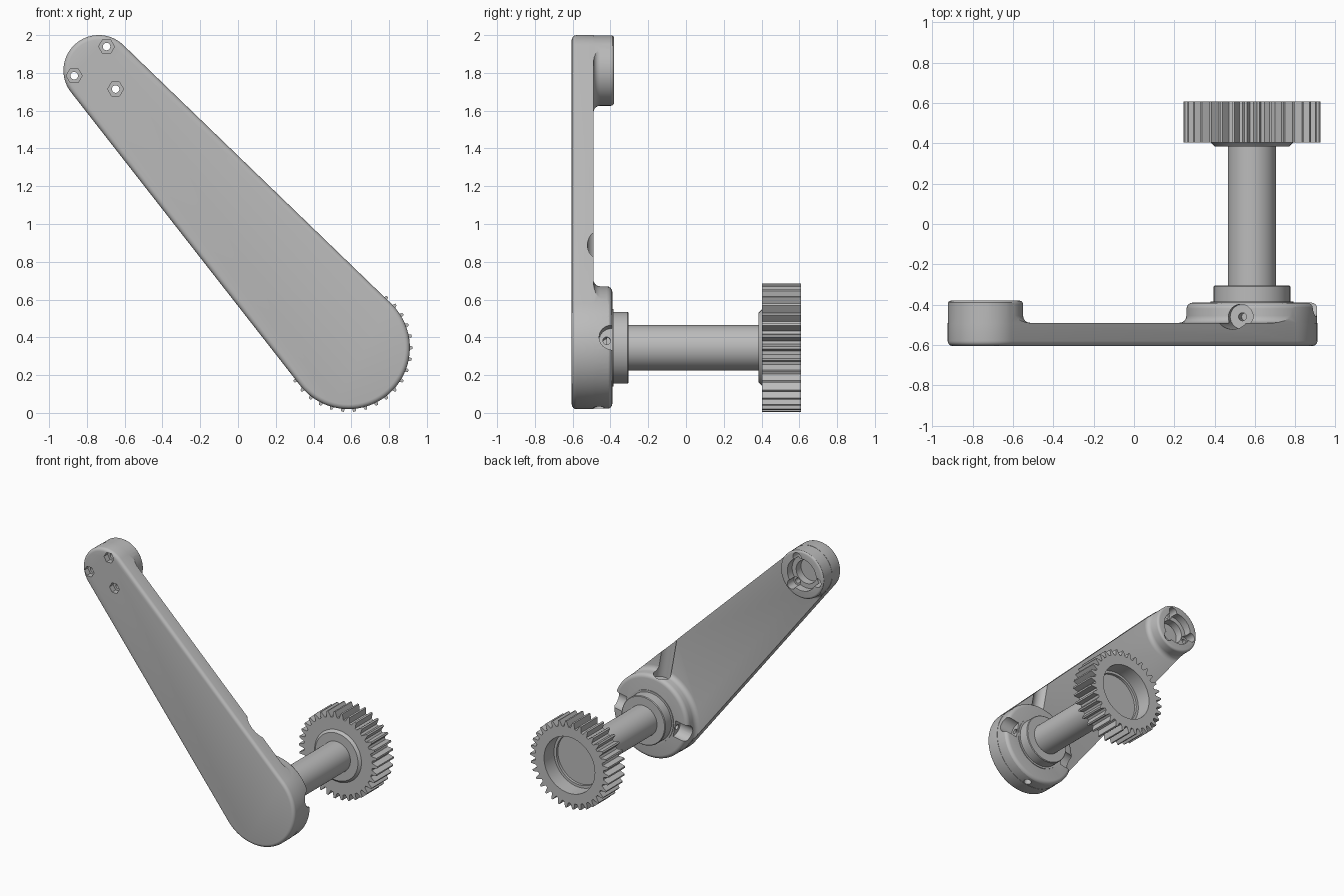
import bpy, bmesh, math
from mathutils import Vector

cube = bpy.data.objects.get("Cube")
if cube:
    bpy.data.objects.remove(cube)

steel = bpy.data.materials.new("plain_grey")
steel.use_nodes = True
GREY = (0.5, 0.5, 0.5, 1)
steel.diffuse_color = GREY
steel.node_tree.nodes["Principled BSDF"].inputs["Base Color"].default_value = GREY

Y = Vector((0, 1, 0))
HUB, TIP = Vector((0.585, 0, 0.345)), Vector((-0.737, 0, 1.813))
HUB_R, TIP_R = 0.325, 0.187
FRONT, PLATE_BACK = -0.605, -0.49


def loft(name, rings):
    """Skin a stack of equal rings and cap both ends."""
    bm = bmesh.new()
    loops = [[bm.verts.new(p) for p in ring] for ring in rings]
    n = len(loops[0])
    for a, b in zip(loops, loops[1:]):
        for i in range(n):
            j = (i + 1) % n
            bm.faces.new((a[i], a[j], b[j], b[i]))
    bm.faces.new(loops[0])
    bm.faces.new(loops[-1])
    bmesh.ops.recalc_face_normals(bm, faces=bm.faces)
    mesh = bpy.data.meshes.new(name)
    bm.to_mesh(mesh)
    bm.free()
    mesh.materials.append(steel)
    obj = bpy.data.objects.new(name, mesh)
    bpy.context.collection.objects.link(obj)
    return obj


def lathe(name, profile, origin=HUB, axis=Y, n=72):
    """Turn (radius, distance) pairs about an axis."""
    u = axis.cross(Vector((0, 0, 1)))
    u = (u if u.length > 0.01 else Vector((1, 0, 0))).normalized()
    v = axis.cross(u)
    turn = [i * math.tau / n for i in range(n)]
    return loft(name, [[origin + axis * t + r * (u * math.cos(a) + v * math.sin(a))
                        for a in turn] for r, t in profile])


def combine(target, others, operation):
    """Apply a boolean with each helper, then remove the helper."""
    for other in others:
        mod = target.modifiers.new("join", "BOOLEAN")
        mod.operation, mod.solver, mod.object = operation, "EXACT", other
        bpy.context.view_layer.update()
        graph = bpy.context.evaluated_depsgraph_get()
        mesh = bpy.data.meshes.new_from_object(target.evaluated_get(graph))
        target.modifiers.clear()
        target.data = mesh
        bpy.data.objects.remove(other)


def smooth(obj):
    bpy.ops.object.select_all(action="DESELECT")
    obj.select_set(True)
    bpy.context.view_layer.objects.active = obj
    bpy.ops.object.shade_smooth_by_angle(angle=math.radians(32))


def arm_outline(y, inset):
    """Two round ends joined by tangent lines."""
    d = TIP - HUB
    heading = math.atan2(d.z, d.x)
    spread = math.acos((HUB_R - TIP_R) / d.length)
    pts = []
    for c, r, start, sweep in ((HUB, HUB_R, heading + spread, math.tau - 2 * spread),
                               (TIP, TIP_R, heading - spread, 2 * spread)):
        for i in range(41):
            a = start + sweep * i / 40
            pts.append((c.x + (r - inset) * math.cos(a), y, c.z + (r - inset) * math.sin(a)))
    return pts


def quarter(size):
    """Inset and depth pairs of a quarter-round edge, outermost last."""
    return [(size * (1 - math.sin(a)), size * (1 - math.cos(a)))
            for a in (i * math.pi / 8 for i in range(5))]


def boss(name, centre, radius, back, edge):
    """Round boss with a flared foot and a rounded rim, trimmed to the arm."""
    foot = 0.035
    profile = [(radius + foot, -0.55)]
    profile += [(radius + inset, PLATE_BACK + foot - depth)
                for inset, depth in [(foot * (1 - math.cos(a)), foot * math.sin(a))
                                     for a in (i * math.pi / 8 for i in range(4, -1, -1))]]
    profile += [(radius - inset, back - depth) for inset, depth in reversed(quarter(edge))]
    obj = lathe(name, profile, centre)
    trim = loft("trim", [arm_outline(y, 0.002) for y in (-0.7, -0.2)])
    combine(obj, [trim], "INTERSECT")
    return obj


# Crank arm: tapered plate with a boss at each end
arm = loft("crank_arm", [arm_outline(FRONT + depth, inset) for inset, depth in quarter(0.025)]
           + [arm_outline(PLATE_BACK, 0)])
combine(arm, [boss("hub_boss", HUB, HUB_R, -0.39, 0.03),
              boss("tip_boss", TIP, TIP_R, -0.38, 0.018)], "UNION")

cutters = []
# Stepped pocket and three nut recesses in the tip
cutters.append(lathe("pocket", [(0.09, -0.50), (0.09, -0.44), (0.125, -0.44), (0.125, -0.3)], TIP))
for degrees in (72, 192, 312):
    a = math.radians(degrees)
    spot = TIP + 0.133 * Vector((math.cos(a), 0, math.sin(a)))
    cutters += [lathe("nut", [(0.042, -0.7), (0.042, -0.56)], spot, n=6),
                lathe("bolt", [(0.02, -0.6), (0.02, -0.43)], spot, n=20),
                lathe("bolt_head", [(0.036, -0.46), (0.036, -0.3)], spot, n=24)]


def radial(degrees, y, profile):
    a = math.radians(degrees)
    cutters.append(lathe("radial_cut", profile, HUB + Y * y,
                         Vector((math.cos(a), 0, math.sin(a))), 32))


# Screw channel across the plate, lower screw hole, and two open side slots
radial(100, -0.46, [(0.02, 0.18), (0.02, 0.27), (0.062, 0.27), (0.062, 0.9)])
radial(280, -0.46, [(0.028, 0.2), (0.028, 0.5)])
for side in (10, 190):
    radial(side, -0.395, [(0.065, 0.215), (0.065, 0.5)])
    radial(side, -0.42, [(0.02, 0.15), (0.02, 0.23)])
combine(arm, cutters, "DIFFERENCE")
smooth(arm)

# Stepped shaft with collar and gear flange
shaft = lathe("shaft", [(0.205, -0.42), (0.205, -0.385), (0.19, -0.385), (0.19, -0.31),
                        (0.185, -0.305), (0.12, -0.305), (0.12, 0.385), (0.185, 0.385),
                        (0.205, 0.405), (0.205, 0.42)])
smooth(shaft)

# Spur gear with an open stepped bore at the back
TEETH = 34
pitch = math.tau / TEETH
tooth = ((-0.34, 0.296), (-0.21, 0.319), (-0.1, 0.34), (0.1, 0.34), (0.21, 0.319), (0.34, 0.296))


def gear_outline(y):
    return [HUB + Vector((r * math.cos((i + f) * pitch), y, r * math.sin((i + f) * pitch)))
            for i in range(TEETH) for f, r in tooth]


gear = loft("gear", [gear_outline(0.403), gear_outline(0.608)])
combine(gear, [lathe("bore", [(0.2, 0.465), (0.2, 0.485), (0.22, 0.485), (0.22, 0.7)])],
        "DIFFERENCE")
smooth(gear)
